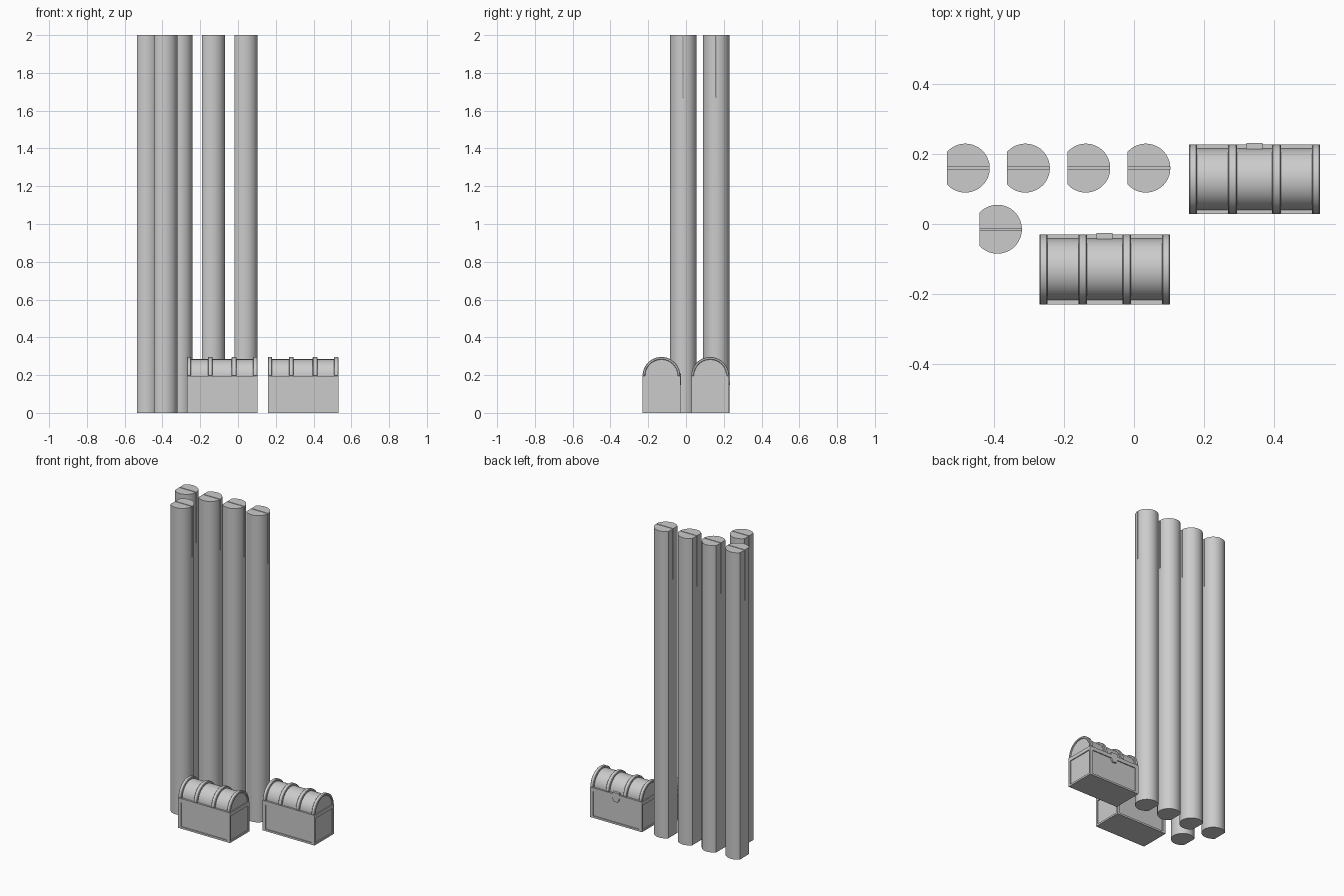
import bpy, bmesh, math

if "Cube" in bpy.data.objects:
    bpy.data.objects.remove(bpy.data.objects["Cube"])

grey = bpy.data.materials.new("stone grey")
grey.diffuse_color = (0.6, 0.6, 0.6, 1)
grey.use_nodes = True
grey.node_tree.nodes["Principled BSDF"].inputs["Base Color"].default_value = grey.diffuse_color


def finish(bm, name, smooth=True):
    bmesh.ops.recalc_face_normals(bm, faces=bm.faces)
    me = bpy.data.meshes.new(name)
    bm.to_mesh(me)
    bm.free()
    me.materials.append(grey)
    ob = bpy.data.objects.new(name, me)
    bpy.context.collection.objects.link(ob)
    bpy.context.view_layer.objects.active = ob
    for o in bpy.context.selected_objects:
        o.select_set(False)
    ob.select_set(True)
    if smooth:
        bpy.ops.object.shade_smooth_by_angle(angle=math.radians(30))
    return ob


def prism(bm, points, offset):
    """Extrude a closed outline along an offset vector."""
    face = bm.faces.new([bm.verts.new(p) for p in points])
    new = bmesh.ops.extrude_face_region(bm, geom=[face], use_keep_orig=True)["geom"]
    bmesh.ops.translate(bm, vec=offset, verts=[v for v in new if isinstance(v, bmesh.types.BMVert)])


def box(bm, x0, x1, y0, y1, z0, z1):
    prism(bm, [(x0, y0, z0), (x1, y0, z0), (x1, y1, z0), (x0, y1, z0)], (0, 0, z1 - z0))


def arc(r, cy, cz, n=32):
    return [(cy + r * math.cos(math.pi * i / n), cz + r * math.sin(math.pi * i / n)) for i in range(n + 1)]


# Columns: round with one flat side and a thin slit across the top
R, FLAT, SLIT_BOTTOM = 0.07, -0.052, 1.67


def column(name, cx, cy):
    a0 = math.acos(FLAT / R)
    n = 48
    pts = [(cx + R * math.cos(-a0 + 2 * a0 * i / n), cy + R * math.sin(-a0 + 2 * a0 * i / n), 0)
           for i in range(n + 1)]
    bm = bmesh.new()
    prism(bm, pts, (0, 0, 2))
    ob = finish(bm, name, False)
    bm = bmesh.new()
    box(bm, cx - 0.1, cx + 0.1, cy - 0.0025, cy + 0.0025, SLIT_BOTTOM, 2.1)
    cutter = finish(bm, "slit_cutter", False)
    cutter.hide_render = True
    mod = ob.modifiers.new("slit", "BOOLEAN")
    mod.operation, mod.solver, mod.object = "DIFFERENCE", "EXACT", cutter
    bpy.context.view_layer.objects.active = ob
    cutter.select_set(False)
    ob.select_set(True)
    bpy.ops.object.modifier_apply(modifier="slit")
    bpy.data.objects.remove(cutter)
    bpy.ops.object.shade_smooth_by_angle(angle=math.radians(30))


for i, cx in enumerate((-0.483, -0.311, -0.138, 0.034)):
    column(f"back_column_{i + 1}", cx, 0.160)
column("front_column", -0.391, -0.015)

# Chests: framed box, arched lid, four raised straps and a clasp at the back
HX, HY, SEAM, RIM = 0.187, 0.1, 0.196, 0.172


def chest(name, cx, cy):
    # recessed panels with solid floor
    bm = bmesh.new()
    box(bm, cx - HX + 0.006, cx + HX - 0.006, cy - HY + 0.006, cy + HY - 0.006, 0.002, SEAM - 0.002)
    finish(bm, name + "_panels", False)

    # frame: bottom rail, top rim and corner posts
    bm = bmesh.new()
    box(bm, cx - HX, cx + HX, cy - HY, cy + HY, 0, 0.012)
    box(bm, cx - HX, cx + HX, cy - HY, cy + HY, RIM, SEAM)
    for sx in (-1, 1):
        for sy in (-1, 1):
            xs = sorted((cx + sx * HX, cx + sx * (HX - 0.021)))
            ys = sorted((cy + sy * HY, cy + sy * (HY - 0.012)))
            box(bm, *xs, *ys, 0.012, RIM)
    finish(bm, name + "_frame", False)

    # lid barrel
    bm = bmesh.new()
    x0 = cx - HX + 0.006
    prism(bm, [(x0, y, z) for y, z in arc(0.088, cy, SEAM)], (2 * HX - 0.012, 0, 0))
    finish(bm, name + "_lid")

    # straps over the lid
    bm = bmesh.new()
    for off, w in ((-HX + 0.0115, 0.023), (-0.063, 0.025), (0.063, 0.025), (HX - 0.0115, 0.023)):
        outline = arc(HY, cy, SEAM) + arc(0.086, cy, SEAM)[::-1]
        prism(bm, [(cx + off - w / 2, y, z) for y, z in outline], (w, 0, 0))
    ob = finish(bm, name + "_straps")
    bev = ob.modifiers.new("soft edge", "BEVEL")
    bev.width, bev.segments, bev.limit_method = 0.003, 1, "ANGLE"
    bev.angle_limit = math.radians(40)

    # clasp with a tapered lower end
    bm = bmesh.new()
    shape = [(-0.023, 0.208), (0.023, 0.208), (0.023, 0.165), (0.013, 0.148), (-0.013, 0.148), (-0.023, 0.165)]
    prism(bm, [(cx + x, cy + 0.085, z) for x, z in shape], (0, 0.019, 0))
    finish(bm, name + "_clasp", False)


chest("left_chest", -0.084, -0.130)
chest("right_chest", 0.345, 0.128)
